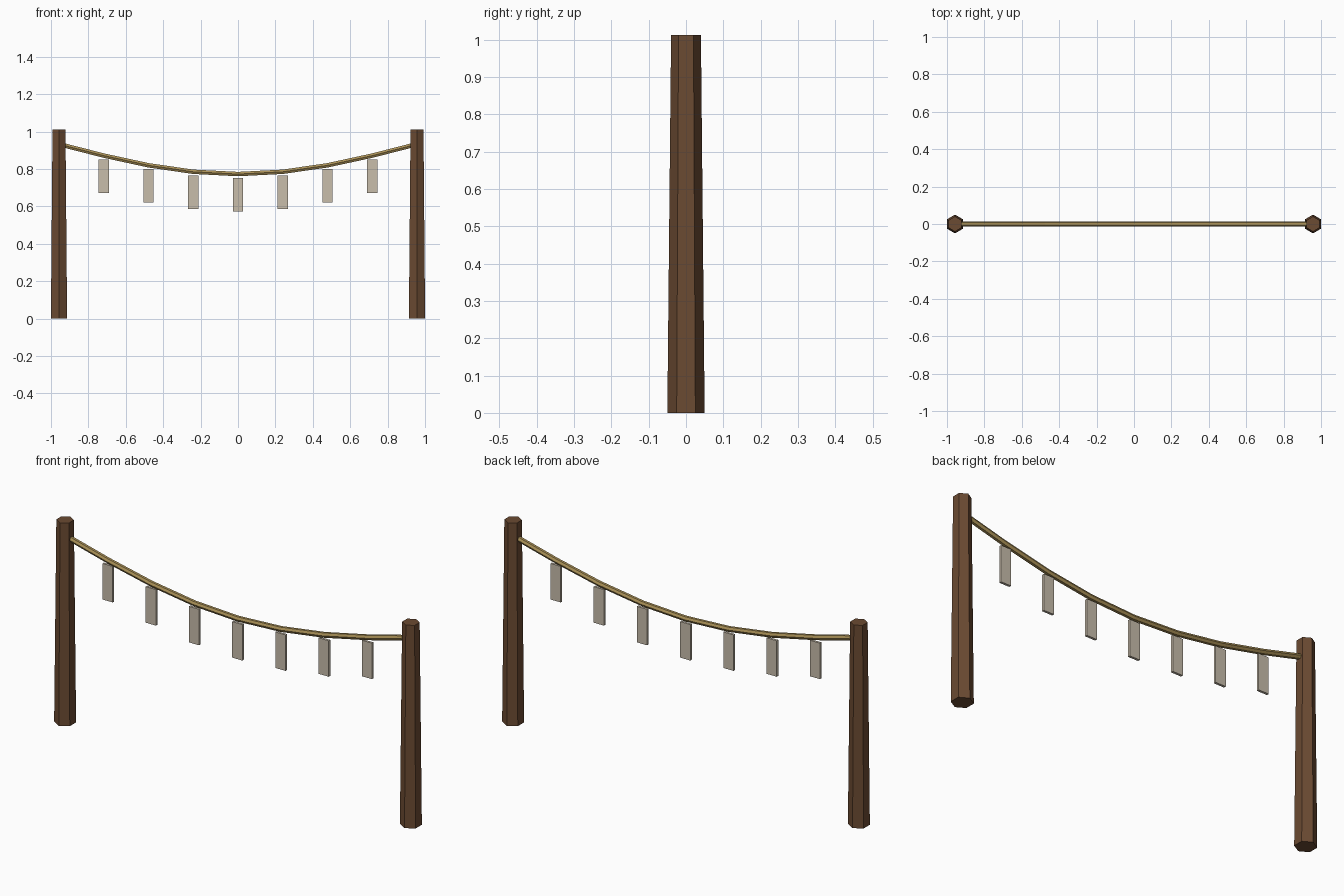
import bpy, bmesh, math
from mathutils import Vector

if "Cube" in bpy.data.objects:
    bpy.data.objects.remove(bpy.data.objects["Cube"])

POST_X = 0.957
SEGS = 8


def material(name, rgb):
    m = bpy.data.materials.new(name)
    m.diffuse_color = (*rgb, 1.0)
    m.use_nodes = True
    m.node_tree.nodes["Principled BSDF"].inputs["Base Color"].default_value = m.diffuse_color
    return m


wood = material("dark_wood", (0.147, 0.069, 0.032))
straw = material("straw", (0.40, 0.28, 0.095))
paper = material("paper", (0.58, 0.51, 0.41))


def rope_z(x):
    # sagging line: highest at the posts, lowest in the middle
    return 0.933 - 0.16 * math.cos(math.pi * x / (2 * POST_X))


# Tapered hexagonal posts, corners facing front and back
for side, x in (("left", -POST_X), ("right", POST_X)):
    bpy.ops.mesh.primitive_cone_add(vertices=6, radius1=0.05, radius2=0.04,
                                    depth=1.012, location=(x, 0, 0.506))
    post = bpy.context.object
    post.name = side + "_post"
    post.data.materials.append(wood)

# Hexagonal rope swept along the sag
bm = bmesh.new()
rings = []
for i in range(SEGS + 1):
    x = -POST_X + 2 * POST_X * i / SEGS
    slope = (rope_z(x + 0.01) - rope_z(x - 0.01)) / 0.02
    up = Vector((-slope, 0, 1)).normalized()
    centre = Vector((x, 0, rope_z(x)))
    ring = []
    for k in range(6):
        a = k * math.pi / 3
        offset = Vector((0, math.cos(a), 0)) + up * math.sin(a)
        ring.append(bm.verts.new(centre + offset * 0.0135))
    rings.append(ring)
for r0, r1 in zip(rings, rings[1:]):
    for k in range(6):
        n = (k + 1) % 6
        bm.faces.new((r0[k], r0[n], r1[n], r1[k]))
bm.faces.new(rings[0])
bm.faces.new(rings[-1])
bmesh.ops.recalc_face_normals(bm, faces=bm.faces)
mesh = bpy.data.meshes.new("rope")
bm.to_mesh(mesh)
bm.free()
mesh.materials.append(straw)
bpy.context.collection.objects.link(bpy.data.objects.new("rope", mesh))

# Paper strips hanging just under each rope joint
for i in range(1, SEGS):
    x = -POST_X + 2 * POST_X * i / SEGS
    bpy.ops.mesh.primitive_cube_add(size=1, location=(x, 0, rope_z(x) - 0.11))
    strip = bpy.context.object
    strip.name = f"paper_strip_{i}"
    strip.scale = (0.056, 0.012, 0.18)
    strip.data.materials.append(paper)
